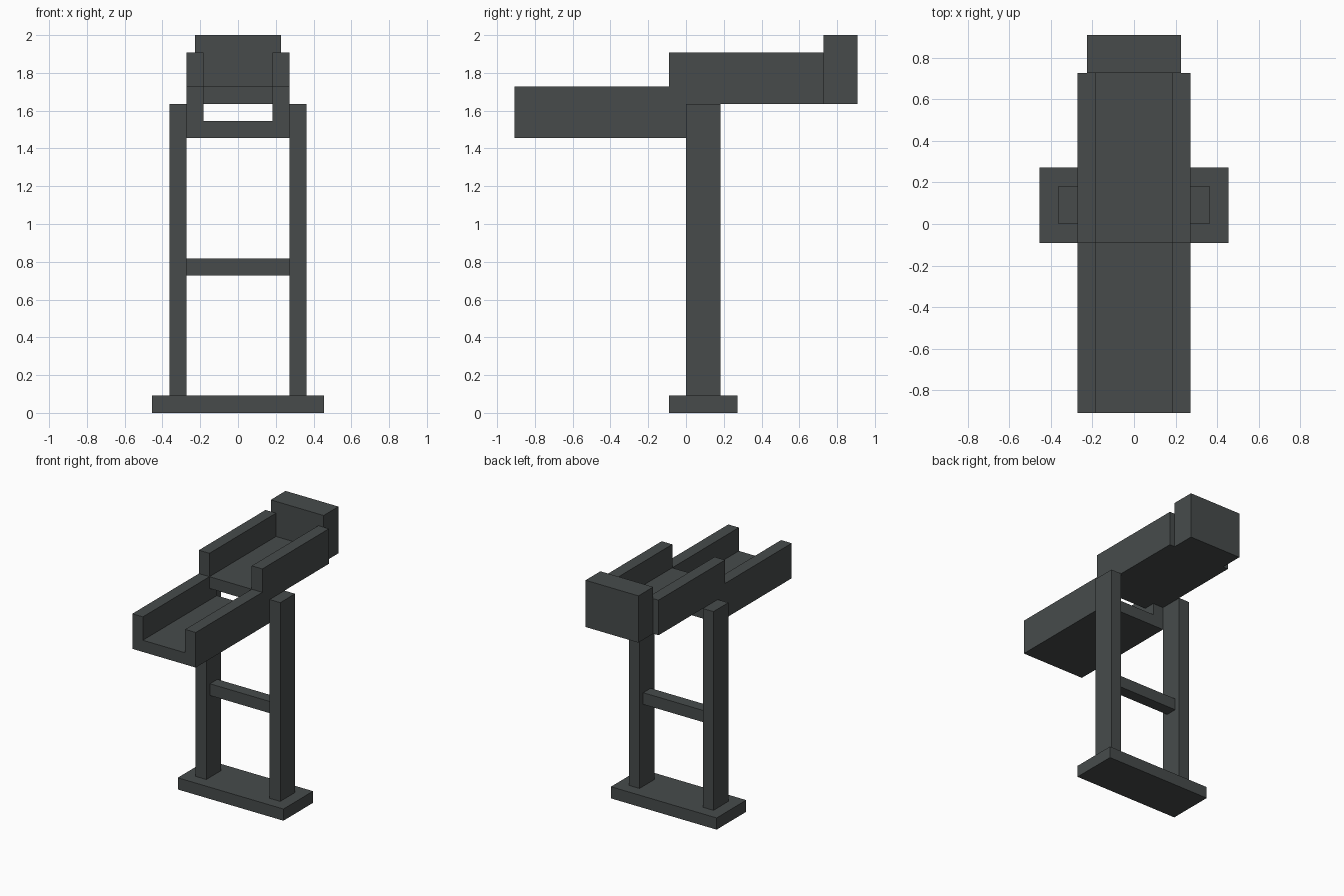
import bpy
import bmesh

if "Cube" in bpy.data.objects:
    bpy.data.objects.remove(bpy.data.objects["Cube"])

U = 1 / 11  # grid unit: 22 units span the longest side

dark = bpy.data.materials.new("dark_grey")
dark.diffuse_color = (0.063, 0.071, 0.071, 1)
dark.use_nodes = True
dark.node_tree.nodes["Principled BSDF"].inputs["Base Color"].default_value = dark.diffuse_color


def finish(name, bm):
    bmesh.ops.recalc_face_normals(bm, faces=bm.faces)
    mesh = bpy.data.meshes.new(name)
    bm.to_mesh(mesh)
    bm.free()
    mesh.materials.append(dark)
    obj = bpy.data.objects.new(name, mesh)
    bpy.context.collection.objects.link(obj)
    return obj


def extrude_y(name, profile, y0, y1):
    """Extrude an x-z profile (in grid units) from y0 to y1."""
    bm = bmesh.new()
    face = bm.faces.new([bm.verts.new((x * U, y0 * U, z * U)) for x, z in profile])
    ext = bmesh.ops.extrude_face_region(bm, geom=[face])
    moved = [v for v in ext["geom"] if isinstance(v, bmesh.types.BMVert)]
    bmesh.ops.translate(bm, verts=moved, vec=(0, (y1 - y0) * U, 0))
    return finish(name, bm)


def box(name, x0, x1, y0, y1, z0, z1):
    return extrude_y(name, [(x0, z0), (x1, z0), (x1, z1), (x0, z1)], y0, y1)


def trough(name, y0, y1, z):
    """U-shaped channel, 6 wide and 3 high, with walls one unit thick."""
    half = [(3, z), (3, z + 3), (2, z + 3), (2, z + 1)]
    return extrude_y(name, half + [(-x, h) for x, h in reversed(half)], y0, y1)


# Stand: foot plate, two posts and the rung between them
box("base_plate", -5, 5, -1, 3, 0, 1)
for side, x in (("left", -4), ("right", 3)):
    box(side + "_post", x, x + 1, 0, 2, 1, 18)
box("cross_rung", -3, 3, 0.5, 1.5, 8, 9)

# Stepped channels and the block closing the back
trough("lower_trough", -10, 0, 16)
trough("upper_trough", -1, 8, 18)
box("back_block", -2.5, 2.5, 8, 10, 18, 22)
